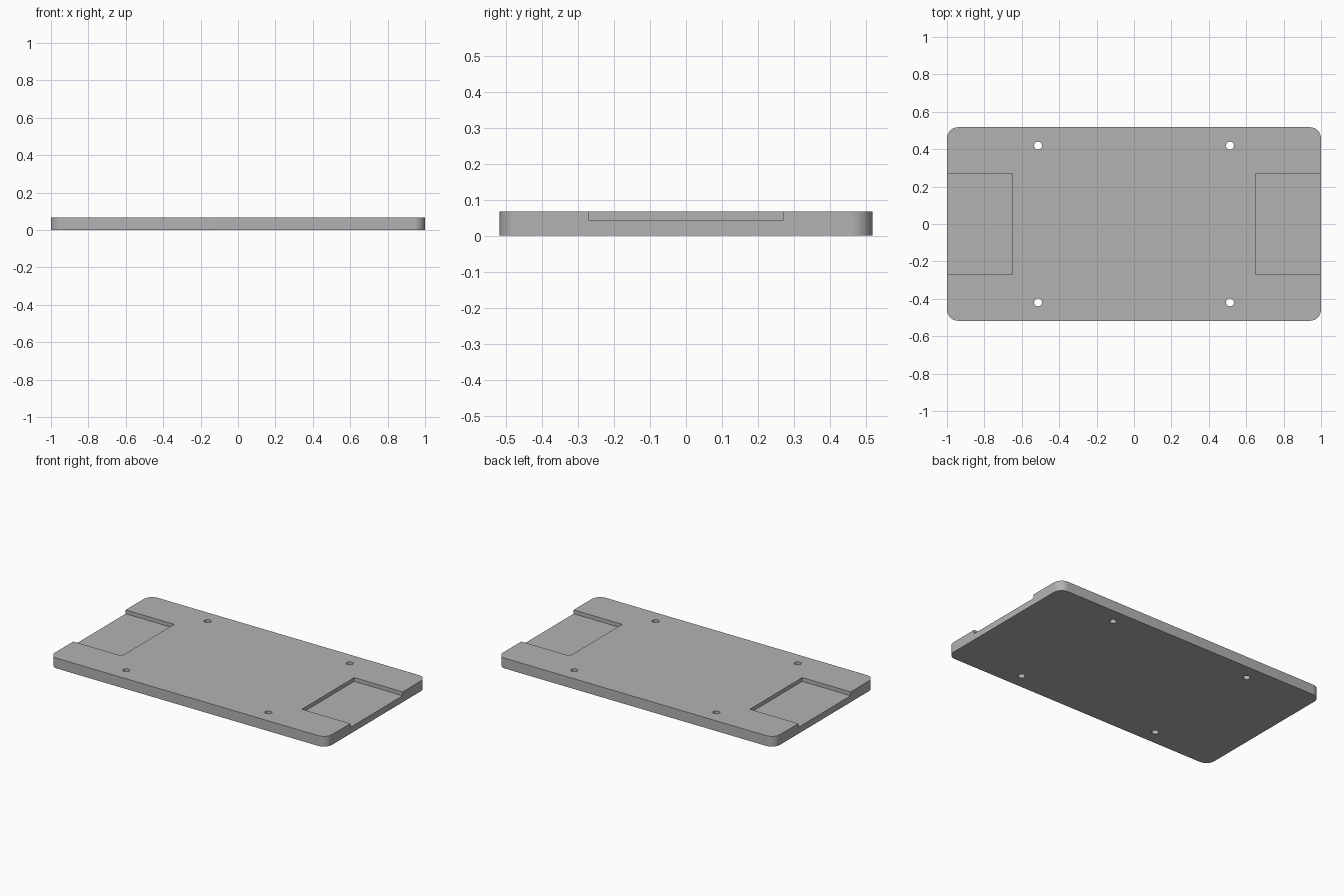
import bpy
import bmesh
import math

if "Cube" in bpy.data.objects:
    bpy.data.objects.remove(bpy.data.objects["Cube"], do_unlink=True)

LENGTH, WIDTH, HEIGHT = 2.0, 1.035, 0.067
CORNER_RADIUS = 0.06
POCKET_DEPTH, POCKET_WIDTH, POCKET_FLOOR = 0.35, 0.54, 0.042
HOLE_X, HOLE_Y, HOLE_RADIUS = 0.513, 0.419, 0.021

grey = bpy.data.materials.new("plain_grey")
grey.use_nodes = True
grey.diffuse_color = (0.45, 0.45, 0.45, 1)
grey.node_tree.nodes["Principled BSDF"].inputs["Base Color"].default_value = grey.diffuse_color


def add_box(name, size, centre):
    bpy.ops.mesh.primitive_cube_add(size=1, location=centre)
    box = bpy.context.object
    box.name = name
    box.scale = size
    bpy.ops.object.transform_apply(location=True, rotation=False, scale=True)
    box.data.materials.append(grey)
    return box


def cut(target, cutter):
    mod = target.modifiers.new(cutter.name, "BOOLEAN")
    mod.operation = "DIFFERENCE"
    mod.solver = "EXACT"
    mod.object = cutter
    bpy.context.view_layer.objects.active = target
    bpy.ops.object.modifier_apply(modifier=mod.name)
    bpy.data.objects.remove(cutter, do_unlink=True)


# Base plate with rounded vertical corners
plate = add_box("base_plate", (LENGTH, WIDTH, HEIGHT), (0, 0, HEIGHT / 2))
bm = bmesh.new()
bm.from_mesh(plate.data)
uprights = [e for e in bm.edges if abs(e.verts[0].co.z - e.verts[1].co.z) > HEIGHT / 2]
bmesh.ops.bevel(bm, geom=uprights, offset=CORNER_RADIUS, segments=12, profile=0.5, affect="EDGES")
bm.to_mesh(plate.data)
bm.free()

# Shallow pockets open at both ends
for side in (-1, 1):
    overrun = 0.1
    x = side * (LENGTH / 2 - POCKET_DEPTH / 2 + overrun / 2)
    cut(plate, add_box("pocket_cutter", (POCKET_DEPTH + overrun, POCKET_WIDTH, 0.2),
                       (x, 0, POCKET_FLOOR + 0.1)))

# Four through holes
for sx in (-1, 1):
    for sy in (-1, 1):
        bpy.ops.mesh.primitive_cylinder_add(vertices=32, radius=HOLE_RADIUS, depth=0.4,
                                            location=(sx * HOLE_X, sy * HOLE_Y, 0))
        drill = bpy.context.object
        drill.name = "hole_cutter"
        drill.data.materials.append(grey)
        cut(plate, drill)

# Smooth corners and hole walls, crisp rims
bpy.ops.object.select_all(action="DESELECT")
plate.select_set(True)
bpy.context.view_layer.objects.active = plate
bpy.ops.object.shade_smooth_by_angle(angle=math.radians(30))
